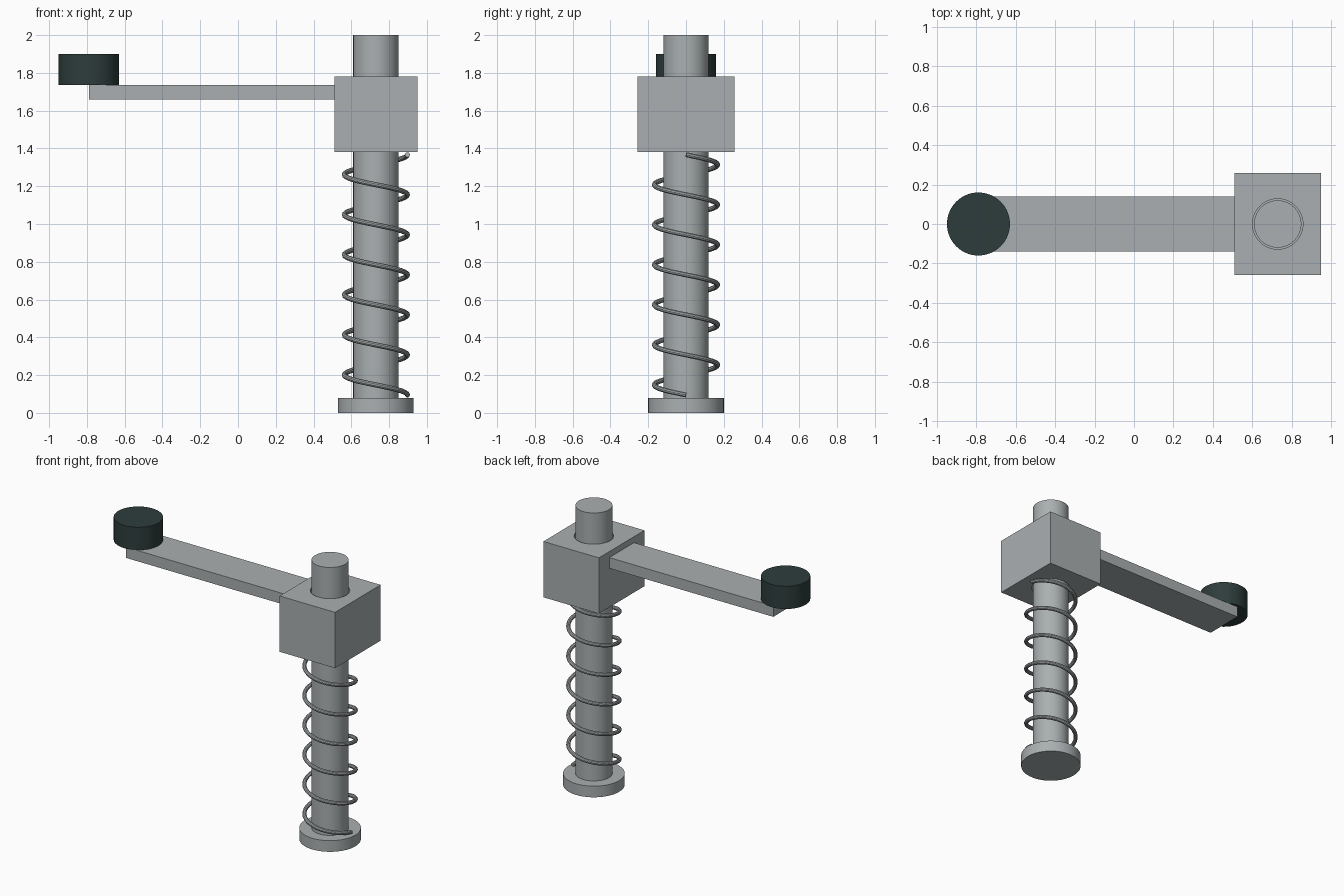
import bpy
import math

if "Cube" in bpy.data.objects:
    bpy.data.objects.remove(bpy.data.objects["Cube"], do_unlink=True)


def material(name, rgb):
    m = bpy.data.materials.new(name)
    m.use_nodes = True
    m.diffuse_color = (*rgb, 1)
    m.node_tree.nodes["Principled BSDF"].inputs["Base Color"].default_value = (*rgb, 1)
    return m


STEEL = material("steel grey", (0.40, 0.43, 0.44))
DARK = material("dark green grey", (0.027, 0.046, 0.045))
POST_X = 0.73


def finish(name, mat, smooth=False):
    ob = bpy.context.object
    ob.name = name
    ob.data.materials.append(mat)
    if smooth:
        bpy.ops.object.shade_smooth_by_angle(angle=math.radians(35))
    return ob


def cylinder(name, x, radius, bottom, top, mat):
    bpy.ops.mesh.primitive_cylinder_add(vertices=64, radius=radius, depth=top - bottom,
                                        location=(x, 0, (bottom + top) / 2))
    return finish(name, mat, True)


def box(name, x0, x1, half_width, bottom, top, mat):
    bpy.ops.mesh.primitive_cube_add(size=1, location=((x0 + x1) / 2, 0, (bottom + top) / 2))
    bpy.context.object.scale = (x1 - x0, 2 * half_width, top - bottom)
    bpy.ops.object.transform_apply(location=False, rotation=False, scale=True)
    return finish(name, mat)


# Post standing on a round foot
cylinder("foot_disc", POST_X, 0.2, 0, 0.08, STEEL)
cylinder("post", POST_X, 0.12, 0.08, 2, STEEL)

# Sliding block with a clearance hole for the post
block = box("sliding_block", 0.51, 0.95, 0.258, 1.38, 1.78, STEEL)
cutter = cylinder("hole_cutter", POST_X, 0.128, 1.2, 1.95, STEEL)
cut = block.modifiers.new("hole", "BOOLEAN")
cut.object = cutter
cut.solver = "EXACT"
bpy.context.view_layer.objects.active = block
bpy.ops.object.modifier_apply(modifier=cut.name)
bpy.data.objects.remove(cutter, do_unlink=True)

# Arm and round pad
box("arm", -0.79, 0.51, 0.14, 1.66, 1.737, STEEL)
cylinder("round_pad", -0.79, 0.16, 1.737, 1.9, DARK)

# Coil spring, winding clockwise upward
TURNS, STEPS, RADIUS = 6, 40, 0.167
LOW, HIGH = 0.095, 1.367
curve = bpy.data.curves.new("spring", "CURVE")
curve.dimensions = "3D"
curve.bevel_depth = 0.0135
curve.bevel_resolution = 3
curve.use_fill_caps = True
path = curve.splines.new("POLY")
count = TURNS * STEPS
path.points.add(count)
for i, point in enumerate(path.points):
    a = -2 * math.pi * i / STEPS
    point.co = (POST_X + RADIUS * math.cos(a), RADIUS * math.sin(a),
                LOW + (HIGH - LOW) * i / count, 1)
spring = bpy.data.objects.new("spring", curve)
bpy.context.collection.objects.link(spring)
bpy.ops.object.select_all(action="DESELECT")
spring.select_set(True)
bpy.context.view_layer.objects.active = spring
bpy.ops.object.convert(target="MESH")
finish("spring", STEEL, True)
